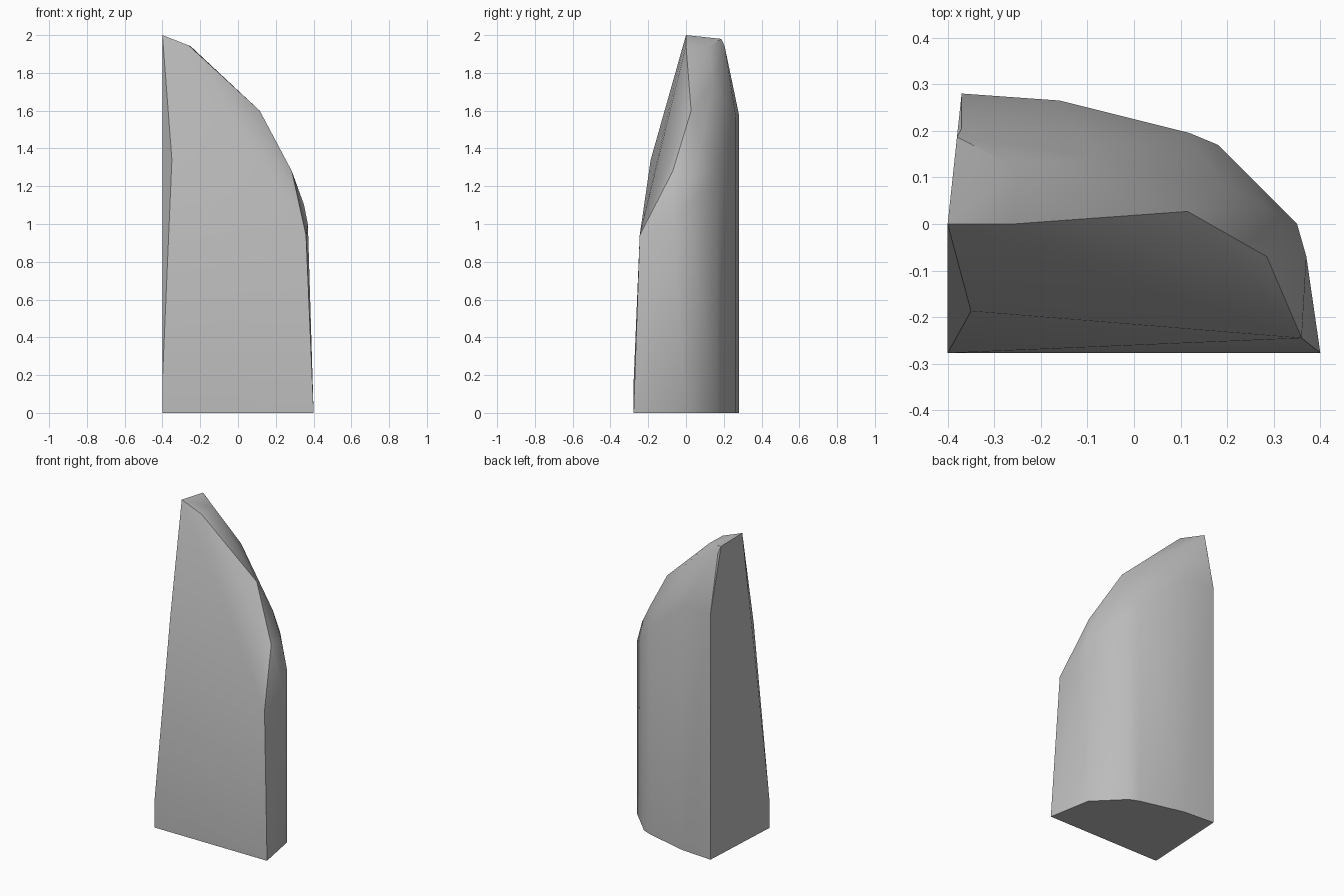
import bpy
import bmesh

cube = bpy.data.objects.get("Cube")
if cube:
    bpy.data.objects.remove(cube, do_unlink=True)

# Grey stone material
stone = bpy.data.materials.new("stone_grey")
stone.use_nodes = True
grey = (0.5, 0.5, 0.5, 1)
stone.diffuse_color = grey
stone.node_tree.nodes["Principled BSDF"].inputs["Base Color"].default_value = grey

# Footprint outline: flat front and right side, rounded back, with the height each corner rises to
outline = [
    (-0.4, -0.277, 0.17), (0.4, -0.277, 0.01), (0.35, 0, 1.1),
    (0.18, 0.17, 1.24), (0.12, 0.195, 1.33), (-0.16, 0.265, 1.56), (-0.37, 0.28, 1.58),
]
# Corners of the leaning front face, from the outer side up to the tip
front_rim = [
    (0.36, -0.245, 0.94), (0.285, -0.07, 1.28), (0.115, 0.027, 1.6),
    (-0.26, 0, 1.945), (-0.4, 0, 2), (-0.35, -0.187, 1.34),
]
# Chipped crest behind the front rim
crest = [
    (0.37, -0.07, 1), (0.29, 0.03, 1.26), (0.19, 0.08, 1.42),
    (-0.08, 0.145, 1.75), (-0.25, 0.12, 1.94), (-0.38, 0.187, 1.98), (-0.37, 0.205, 1.94),
]

# Convex slab wrapped around all corners
bm = bmesh.new()
for x, y, z in outline:
    bm.verts.new((x, y, 0))
    bm.verts.new((x, y, z))
for point in front_rim + crest:
    bm.verts.new(point)
hull = bmesh.ops.convex_hull(bm, input=bm.verts)
unused = {v for v in hull["geom_interior"] + hull["geom_unused"]
          if isinstance(v, bmesh.types.BMVert)}
bmesh.ops.delete(bm, geom=list(unused), context="VERTS")
bmesh.ops.dissolve_limit(bm, angle_limit=0.01, verts=bm.verts, edges=bm.edges)
bmesh.ops.recalc_face_normals(bm, faces=bm.faces)

mesh = bpy.data.meshes.new("standing_stone")
bm.to_mesh(mesh)
bm.free()
mesh.materials.append(stone)
slab = bpy.data.objects.new("standing_stone", mesh)
bpy.context.collection.objects.link(slab)

# Soft facets with crisp main edges
bpy.ops.object.select_all(action="DESELECT")
slab.select_set(True)
bpy.context.view_layer.objects.active = slab
bpy.ops.object.shade_smooth_by_angle(angle=0.52)
